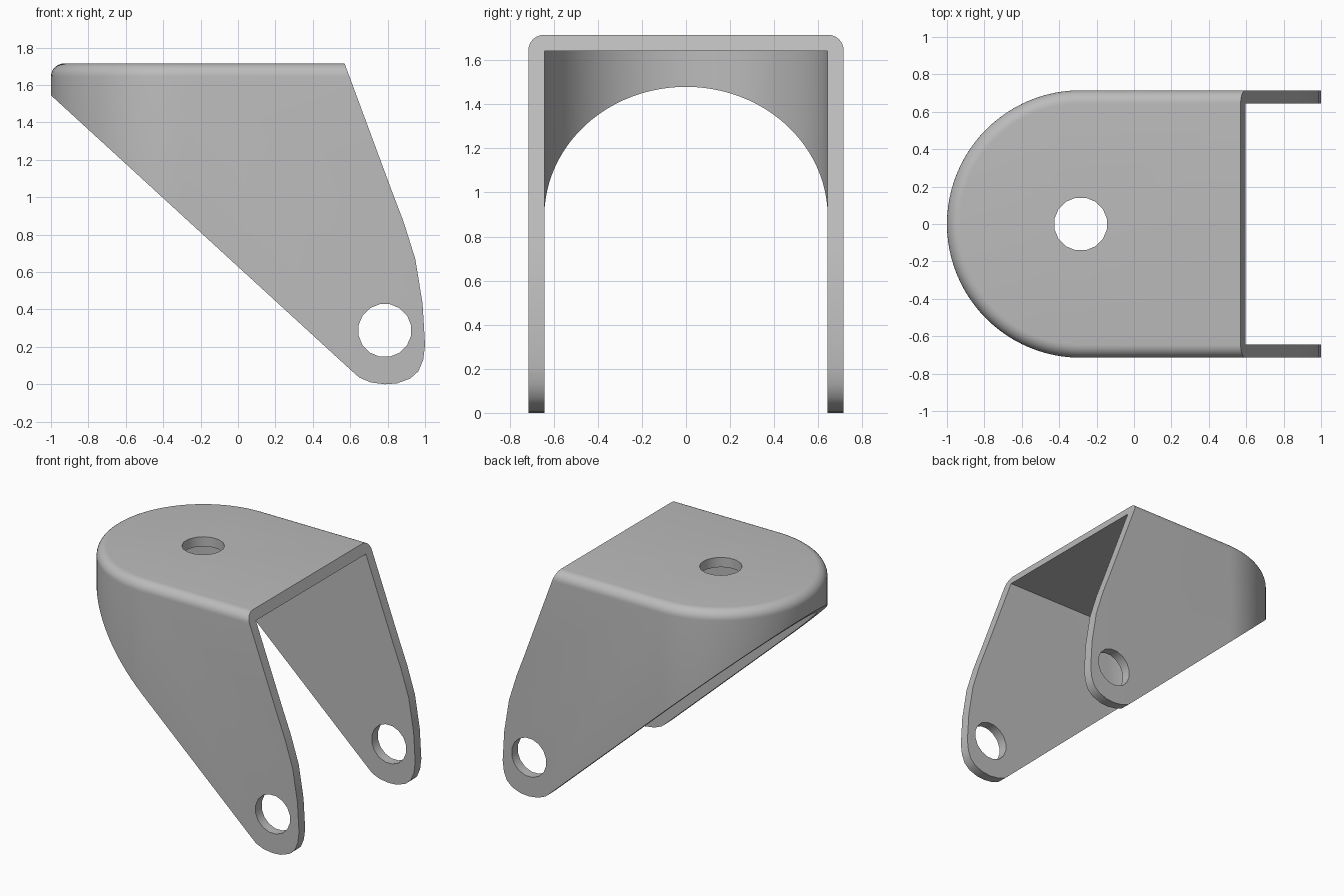
import bpy, bmesh
from math import sin, cos, pi, radians
from mathutils import Matrix, Vector

if "Cube" in bpy.data.objects:
    bpy.data.objects.remove(bpy.data.objects["Cube"])

HEIGHT, OUTER, WALL, FILLET = 1.715, 0.715, 0.072, 0.07
BEND_X = -1 + OUTER
HOLE_R = 0.143

metal = bpy.data.materials.new("grey metal")
metal.use_nodes = True
GREY = (0.5, 0.5, 0.5, 1)
metal.diffuse_color = GREY
metal.node_tree.nodes["Principled BSDF"].inputs["Base Color"].default_value = GREY


def loft(name, rings):
    """Closed solid skinned through rings with equal point counts."""
    bm = bmesh.new()
    loops = [[bm.verts.new(p) for p in ring] for ring in rings]
    for a, b in zip(loops, loops[1:]):
        for i in range(len(a)):
            j = (i + 1) % len(a)
            bm.faces.new((a[i], a[j], b[j], b[i]))
    bm.faces.new(loops[0])
    bm.faces.new(loops[-1])
    bmesh.ops.recalc_face_normals(bm, faces=bm.faces)
    mesh = bpy.data.meshes.new(name)
    bm.to_mesh(mesh)
    bm.free()
    mesh.materials.append(metal)
    ob = bpy.data.objects.new(name, mesh)
    bpy.context.collection.objects.link(ob)
    return ob


def u_plan(r, end_x, z, steps=48):
    """Half-round outline with straight arms reaching end_x."""
    arc = [pi / 2 + pi * i / steps for i in range(steps + 1)]
    pts = [(BEND_X + r * cos(a), r * sin(a), z) for a in arc]
    return [(end_x, r, z)] + pts + [(end_x, -r, z)]


def drill(name, centre, turn, depth):
    """Round cutter along z, or along y when turned."""
    place = Matrix.Translation(centre) @ Matrix.Rotation(turn, 4, "X")
    angles = [2 * pi * (i + 0.5) / 16 for i in range(16)]
    return loft(name, [[place @ Vector((HOLE_R * cos(a), HOLE_R * sin(a), z))
                        for a in angles] for z in (-depth, depth)])


# Outer body with a rounded top rim
rings = [u_plan(OUTER, 1.2, -0.2)]
for i in range(9):
    a = pi / 2 * i / 8
    rings.append(u_plan(OUTER - FILLET * (1 - cos(a)), 1.2,
                        HEIGHT - FILLET * (1 - sin(a))))
bracket = loft("caster_bracket", rings)

# Side silhouette: sloped rear, rounded foot, curved front
side = [(-1.1, 1.9), (-1.1, 1.637), (0.61, 0.07), (0.65, 0.035), (0.71, 0.01),
        (0.785, 0), (0.85, 0.005), (0.92, 0.03), (0.965, 0.07), (0.99, 0.13),
        (1, 0.21), (0.987, 0.43), (0.948, 0.67), (0.885, 0.87), (0.82, 1.04),
        (0.57, HEIGHT), (0.5, 1.9)]
silhouette = loft("silhouette_cutter",
                  [[(x, y, z) for x, z in side] for y in (-1, 1)])

# Hollow interior, top pivot hole and axle holes
cavity = loft("cavity_cutter", [u_plan(OUTER - WALL, 1.4, z)
                                for z in (-0.4, HEIGHT - WALL)])
pivot = drill("pivot_hole_cutter", (BEND_X, 0, HEIGHT), 0, 0.12)
axle = drill("axle_hole_cutter", (0.785, 0, 0.288), pi / 2, 1.1)

for cutter, mode in ((cavity, "DIFFERENCE"), (silhouette, "INTERSECT"),
                     (pivot, "DIFFERENCE"), (axle, "DIFFERENCE")):
    mod = bracket.modifiers.new(cutter.name, "BOOLEAN")
    mod.object, mod.operation, mod.solver = cutter, mode, "EXACT"
    bpy.context.view_layer.objects.active = bracket
    bpy.ops.object.modifier_apply(modifier=mod.name)
    bpy.data.objects.remove(cutter)

# Smooth the rounded surfaces while keeping cut edges crisp
bpy.ops.object.select_all(action="DESELECT")
bracket.select_set(True)
bpy.ops.object.shade_smooth_by_angle(angle=radians(30))
